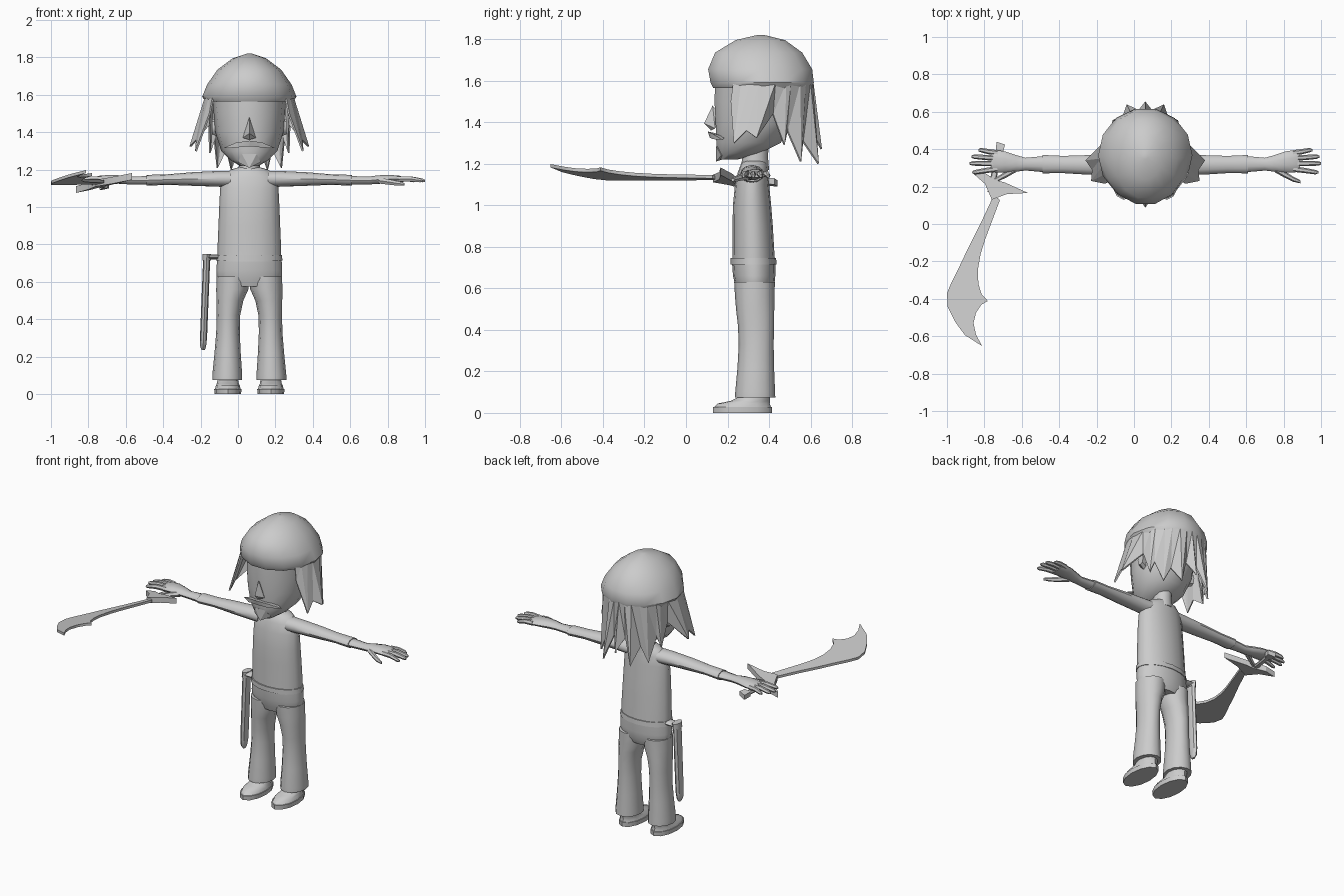
import bpy, bmesh, math
from mathutils import Vector

CX = 0.0605          # centre line of the figure (the sword shifts it off x = 0)
grey = bpy.data.materials.new("plain grey")
grey.diffuse_color = (0.6, 0.6, 0.6, 1)


def finish(name, bm, mirror=False, angle=40, origin=CX):
    bmesh.ops.recalc_face_normals(bm, faces=bm.faces)
    me = bpy.data.meshes.new(name)
    bm.to_mesh(me)
    bm.free()
    me.materials.append(grey)
    ob = bpy.data.objects.new(name, me)
    ob.location.x = origin
    bpy.context.collection.objects.link(ob)
    bpy.ops.object.select_all(action='DESELECT')
    ob.select_set(True)
    bpy.context.view_layer.objects.active = ob
    if angle:
        bpy.ops.object.shade_smooth_by_angle(angle=math.radians(angle))
    if mirror:
        ob.modifiers.new("mirror", 'MIRROR').use_mirror_merge = False
    return ob


def loft(name, rings, axis='z', n=12, mirror=False, angle=40):
    """Skin elliptical rings (position on axis, centre a, centre b, radius a, radius b)."""
    bm = bmesh.new()
    loops = []
    for t, a, b, ra, rb in rings:
        loop = []
        for i in range(n):
            w = 2 * math.pi * i / n
            p, q = a + ra * math.cos(w), b + rb * math.sin(w)
            co = {'z': (p, q, t), 'x': (t, p, q), 'y': (p, t, q)}[axis]
            loop.append(bm.verts.new(co))
        loops.append(loop)
    for l0, l1 in zip(loops, loops[1:]):
        for i in range(n):
            j = (i + 1) % n
            bm.faces.new((l0[i], l0[j], l1[j], l1[i]))
    bm.faces.new(loops[0])
    bm.faces.new(loops[-1])
    return finish(name, bm, mirror, angle)


def span(z, rx, y0, y1):
    """Ring on the centre line reaching from y0 to y1."""
    return (z, 0, (y0 + y1) / 2, rx, (y1 - y0) / 2)


def hull(name, pts, mirror=False):
    bm = bmesh.new()
    for p in pts:
        bm.verts.new(p)
    bmesh.ops.convex_hull(bm, input=bm.verts)
    return finish(name, bm, mirror, 30)


def sword_z(x, y):   # the tilted plane in which the sword lies
    return 1.13 + 0.2 * (x + 0.72) - 0.092 * (y - 0.2)


def plate(name, outline, thick):
    bm = bmesh.new()
    lo, hi = [[bm.verts.new((x, y, sword_z(x, y) + s * thick / 2)) for x, y in outline]
              for s in (-1, 1)]
    bm.faces.new(lo)
    bm.faces.new(hi)
    for i in range(len(lo)):
        j = (i + 1) % len(lo)
        bm.faces.new((lo[i], lo[j], hi[j], hi[i]))
    return finish(name, bm, angle=30, origin=0)


# Head, neck and cap
loft("head", [span(1.22, .05, .165, .25), span(1.25, .10, .15, .36), span(1.30, .15, .142, .46),
              span(1.40, .182, .138, .52), span(1.50, .19, .132, .55), span(1.60, .20, .135, .58)], n=14)
loft("neck", [span(1.17, .062, .265, .40), span(1.23, .055, .27, .395), span(1.34, .055, .28, .40)])
loft("cap", [span(1.565, .236, .125, .612), span(1.59, .252, .112, .622), span(1.655, .226, .10, .614),
             span(1.735, .17, .135, .565), span(1.795, .09, .236, .48), span(1.82, .015, .345, .375)], n=14)

# Face details
hull("nose", [(0, .128, 1.48), (0, .087, 1.394), (-.035, .14, 1.37), (.035, .14, 1.37),
              (0, .12, 1.36), (0, .18, 1.42)])
hull("moustache", [(0, .105, 1.355), (0, .115, 1.325), (.07, .125, 1.345), (.075, .13, 1.318),
                   (.14, .175, 1.315), (0, .17, 1.34), (.08, .19, 1.33)], True)
hull("goatee", [(-.04, .145, 1.285), (.04, .145, 1.285), (-.06, .17, 1.24), (.06, .17, 1.24),
                (0, .145, 1.21), (0, .23, 1.24)])
loft("ear", [(.165, .36, 1.42, .03, .045), (.2, .37, 1.43, .025, .04)], 'x', 8, True)

# Hair: a zigzag skirt below the cap, from the back centre round to the temples
locks = [(0, .655, 1.27), (.04, .605, 1.36), (.10, .64, 1.20), (.125, .565, 1.31),
         (.175, .555, 1.21), (.19, .49, 1.36), (.215, .475, 1.29), (.22, .42, 1.44),
         (.32, .34, 1.325), (.285, .29, 1.36), (.29, .23, 1.30), (.215, .215, 1.50)]
bm = bmesh.new()
pairs = []
for x, y, z in locks:
    a = math.atan2(x, y - .36)
    top = (.238 * math.sin(a), .366 + .248 * math.cos(a), 1.59)
    pairs.append((bm.verts.new(top), bm.verts.new((x, y, z))))
for (t0, b0), (t1, b1) in zip(pairs, pairs[1:]):
    bm.faces.new((t0, b0, b1))
    bm.faces.new((t0, b1, t1))
hair = finish("hair", bm, True, angle=0)
hair.modifiers.new("thickness", 'SOLIDIFY').thickness = .01

# Shirt and belt
loft("shirt", [span(.71, .17, .222, .43), span(.78, .17, .224, .425), span(.90, .165, .224, .418),
               span(1.0, .161, .226, .41), span(1.1, .156, .236, .40), span(1.16, .146, .25, .395),
               span(1.20, .10, .265, .39), span(1.215, .05, .28, .38)], n=16)
loft("belt", [span(.715, .177, .215, .436), span(.745, .174, .215, .434)], n=16)

# Trousers
loft("hips", [span(.575, .15, .25, .41), span(.61, .174, .238, .425), span(.66, .176, .226, .43),
              span(.73, .172, .222, .432)], n=16)
loft("trouser_leg", [(.075, .118, .333, .080, .097), (.10, .118, .333, .080, .096),
                     (.22, .116, .336, .070, .088), (.33, .114, .338, .063, .084),
                     (.42, .112, .337, .063, .087), (.50, .104, .333, .072, .092),
                     (.56, .091, .331, .086, .095), (.63, .088, .330, .087, .098)], mirror=True)

# Shoes with soles
loft("sole", [(0, .115, .272, .071, .142), (.028, .115, .272, .073, .143)], mirror=True)
loft("shoe", [(.025, .115, .272, .069, .138), (.045, .115, .278, .064, .125),
              (.058, .115, .310, .058, .095), (.085, .115, .338, .054, .068),
              (.12, .115, .338, .05, .065)], mirror=True)

# Arms and hands
loft("sleeve", [(.10, .318, 1.15, .058, .044), (.17, .316, 1.151, .055, .042),
                (.31, .316, 1.15, .052, .036), (.44, .318, 1.147, .046, .028),
                (.55, .320, 1.143, .049, .029)], 'x', mirror=True)
loft("forearm_and_palm", [(.54, .320, 1.143, .043, .024), (.64, .320, 1.142, .034, .022),
                          (.69, .324, 1.147, .044, .024), (.75, .332, 1.150, .056, .023),
                          (.80, .336, 1.149, .060, .020), (.825, .336, 1.147, .054, .014)],
     'x', 10, True)
for label, y0, x1, y1 in (("little", .380, .893, .395), ("ring", .352, .93, .360),
                          ("middle", .323, .94, .324), ("index", .294, .925, .277)):
    loft(label + "_finger", [(.79, y0, 1.150, .015, .016),
                             ((.79 + x1) / 2, (y0 + y1) / 2, 1.151, .014, .015),
                             (x1 - .015, y1, 1.143, .012, .012), (x1, y1, 1.140, .006, .007)],
         'x', 6, True)
loft("thumb", [(.69, .30, 1.142, .022, .018), (.74, .268, 1.135, .018, .017),
               (.79, .240, 1.127, .014, .014), (.83, .225, 1.122, .008, .008)], 'x', 6, True)

# Curved sword lying under the hand
plate("sword_blade", [(-.749, .155), (-.824, -.005), (-.885, -.125), (-.93, -.22), (-.975, -.31),
                      (-1.0, -.37), (-.996, -.444), (-.955, -.525), (-.904, -.594), (-.813, -.652),
                      (-.845, -.59), (-.858, -.53), (-.845, -.475), (-.815, -.43), (-.781, -.412),
                      (-.815, -.375), (-.832, -.32), (-.835, -.246), (-.82, -.16), (-.797, -.086),
                      (-.717, .128)], .016)
plate("sword_guard", [(-.866, .275), (-.80, .275), (-.74, .235), (-.69, .222), (-.567, .166),
                      (-.68, .16), (-.76, .13), (-.797, .215)], .036)
loft("sword_grip", [(y, x - CX, sword_z(x, y), r, r * .8) for x, y, r in
                    ((-.765, .17, .018), (-.75, .25, .017), (-.735, .33, .016), (-.72, .40, .018))],
     'y', 8)
plate("sword_pommel", [(-.74, .385), (-.735, .44), (-.69, .425), (-.70, .385)], .03)

# Scabbard hung from the belt
loft("scabbard", [(.235, -.246, .33, .008, .012), (.255, -.247, .33, .016, .026),
                  (.30, -.245, .33, .019, .033), (.72, -.228, .33, .019, .036)], n=8)
loft("scabbard_mouth", [(.715, -.228, .33, .022, .042), (.75, -.227, .33, .022, .042)], n=8)
loft("scabbard_strap", [(-.235, .33, .733, .035, .014), (-.16, .33, .733, .035, .014)], 'x', 8)
